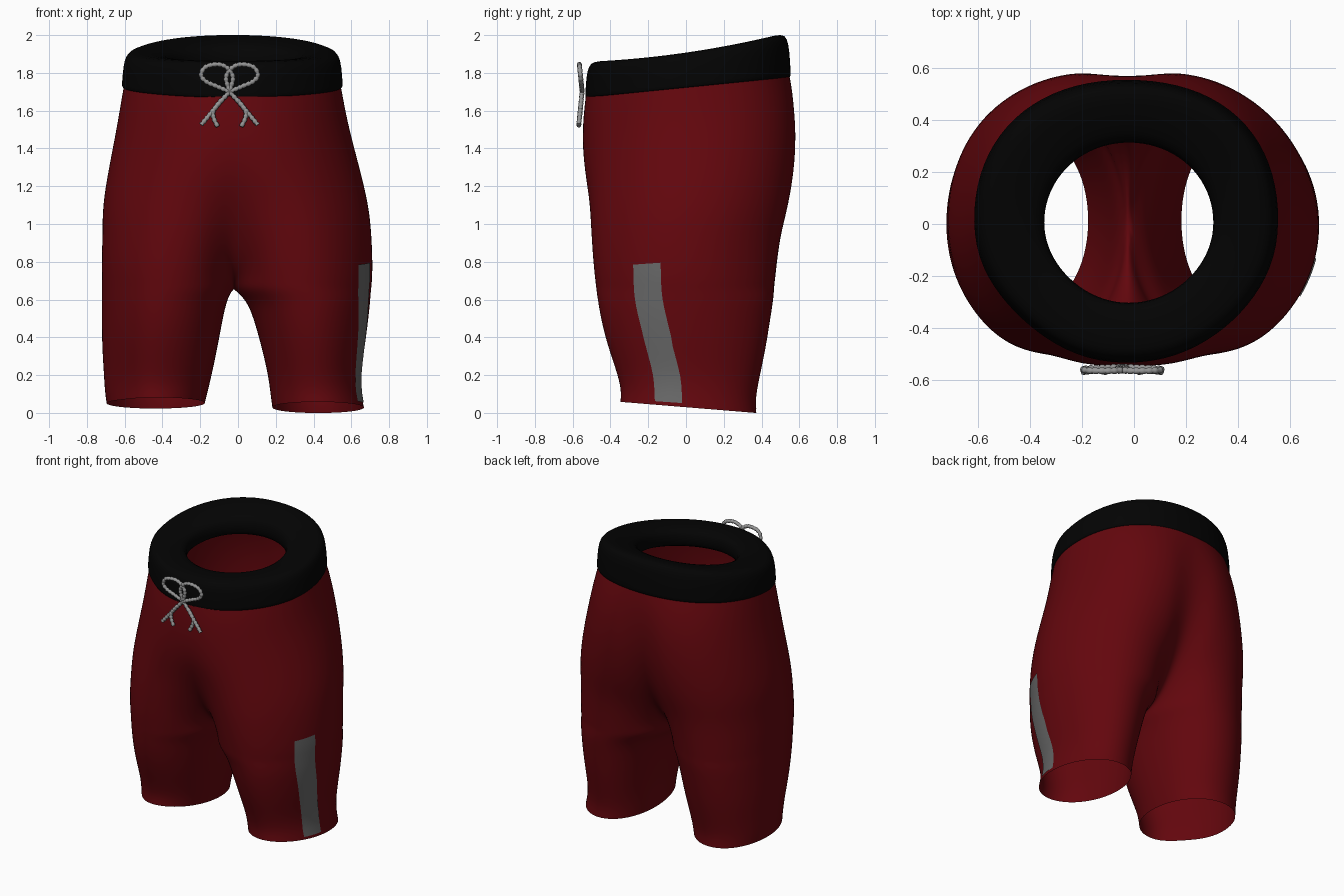
import bpy, bmesh, math
from mathutils import Vector
from mathutils.bvhtree import BVHTree

if "Cube" in bpy.data.objects:
    bpy.data.objects.remove(bpy.data.objects["Cube"])

X0 = -0.025  # trunk centre line


def material(name, col):
    m = bpy.data.materials.new(name)
    m.diffuse_color = (*col, 1)
    m.use_nodes = True
    m.node_tree.nodes["Principled BSDF"].inputs["Base Color"].default_value = m.diffuse_color
    return m


def finish(bm, name, mat, subdiv=0):
    bmesh.ops.recalc_face_normals(bm, faces=bm.faces)
    for f in bm.faces:
        f.smooth = True
    me = bpy.data.meshes.new(name)
    bm.to_mesh(me)
    bm.free()
    ob = bpy.data.objects.new(name, me)
    bpy.context.collection.objects.link(ob)
    me.materials.append(mat)
    if subdiv:
        s = ob.modifiers.new("smooth", 'SUBSURF')
        s.levels = s.render_levels = subdiv
    return ob


def skin(bm, rows, closed=False):
    rows = [[bm.verts.new(p) for p in r] for r in rows]
    for a, b in zip(rows, rows[1:]):
        n = len(a)
        for i in range(n if closed else n - 1):
            j = (i + 1) % n
            bm.faces.new((a[i], a[j], b[j], b[i]))


def power(v, e):
    return math.copysign(abs(v) ** e, v)


def catmull(pts, step):
    """Evenly dense points along a smooth path."""
    p = [Vector(q) for q in pts]
    p = [2 * p[0] - p[1]] + p + [2 * p[-1] - p[-2]]
    out = []
    for a, b, c, d in zip(p, p[1:], p[2:], p[3:]):
        n = max(2, round((c - b).length / step))
        for i in range(n):
            t = i / n
            out.append(0.5 * (2 * b + (c - a) * t + (2 * a - 5 * b + 4 * c - d) * t * t
                              + (3 * b - a - 3 * c + d) * t ** 3))
    return out + [p[-2]]


red = material("red_cloth", (0.125, 0.002, 0.004))
black = material("black_cloth", (0.001, 0.001, 0.001))
grey = material("grey_cloth", (0.14, 0.14, 0.14))
cord_grey = material("cord_grey", (0.3, 0.3, 0.3))

# How far each corner is rounded inward at waist, thigh and hem: (side, front?)
CORNER = {(-1, True): (.05, .03, .11), (-1, False): (-.01, .0, .0),
          (1, True): (.03, .04, .02), (1, False): (-.02, .04, .0)}


def corner(side, front, z):
    top, mid, hem = CORNER[side, front]
    if z > .8:
        t = min(1, (z - .8) / .8)
        return mid + (top - mid) * t
    return mid + (hem - mid) * min(1, (.8 - z) / .7)


# Shorts: z, left reach, left split, right reach, right split, front y, back y
# split 0 = full trunk half, 1 = legs touch at the crotch, above 1 = separate leg
ROWS = [
    (1.76, .575, 0, .565, 0, -.525, .54),
    (1.65, .595, .12, .585, .12, -.53, .565),
    (1.5, .62, .24, .615, .24, -.527, .585),
    (1.3, .66, .36, .67, .36, -.522, .58),
    (1.1, .695, .55, .72, .55, -.51, .545),
    (.95, .695, .73, .735, .73, -.505, .505),
    (.8, .70, .88, .742, .88, -.495, .485),
    (.7, .70, .97, .74, .97, -.485, .475),
    (.655, .70, 1, .735, 1, -.48, .47),
    (.595, .70, 1.09, .73, 1.20, -.47, .465),
    (.5, .70, 1.16, .72, 1.34, -.455, .45),
    (.35, .70, 1.25, .70, 1.53, -.42, .425),
    (.2, .69, 1.37, .675, 1.74, -.37, .39),
    (.1, .685, 1.47, .68, 1.80, -.345, .37),
    (.03, .675, 1.56, .695, 1.83, -.35, .375),
]
K, E = 22, 0.97
bm = bmesh.new()
for side in (-1, 1):
    grid = []
    for z, lo, lk, ro, rk, yf, yb in ROWS:
        out, k = (lo, lk) if side < 0 else (ro, rk)
        rx = out / (1 + k)
        cy, ry = (yf + yb) / 2, (yb - yf) / 2 * 1.005
        A = math.pi - math.acos(min(1, k) ** (1 / E))
        tilt = .1 * max(0, (z - 1.1) / .63) - .08 * max(0, (.5 - z) / .46)
        lift = .025 * max(0, (.5 - z) / .5) if side < 0 else 0
        row = []
        for i in range(K + 1):
            a = A * (2 * i / K - 1)
            s = 1
            if abs(a) < math.pi / 2:
                s -= corner(side, a < 0, z) * math.sin(2 * a) ** 2
            x = k * rx + s * rx * power(math.cos(a), E)
            y = cy + s * ry * power(math.sin(a), E)
            if a < 0:  # front centre fullness
                y -= .065 * math.exp(-(x / .15) ** 2 - ((z - 1.35) / .22) ** 2)
            row.append((X0 + side * x, y, z + lift + tilt * y))
        grid.append(row)
    skin(bm, grid)
bmesh.ops.remove_doubles(bm, verts=bm.verts, dist=.002)
# soften the centre seam
for _ in range(2):
    bmesh.ops.smooth_vert(bm, verts=[v for v in bm.verts if abs(v.co.x - X0) < .14 and .68 < v.co.z < 1.6],
                          factor=.5, use_axis_x=True, use_axis_y=True, use_axis_z=True)
shorts = finish(bm, "shorts", red, 2)

# Waistband: closed tilted ring. Profile: t (0 outer, 1 inner edge), height, tilt
PROFILE = [(0, 1.718, .1), (-.03, 1.725, .1), (-.02, 1.76, .105), (0, 1.83, .12), (.05, 1.885, .14),
           (.17, 1.908, .145), (.5, 1.908, .145), (.88, 1.895, .14), (1, 1.865, .14), (1, 1.79, .13),
           (.9, 1.77, .12), (.4, 1.735, .1), (0, 1.718, .1)]
bm = bmesh.new()
rings = []
for t, h, tilt in PROFILE:
    ring = []
    for i in range(40):
        a = math.tau * i / 40
        e = .94 + .06 * max(0, t)
        ca, sa = math.cos(a), math.sin(a)
        s = 1 - corner(1 if ca > 0 else -1, sa < 0, 1.7) * math.sin(2 * a) ** 2 * (1 - .7 * t)
        x = -.03 + .01 * t + s * (.580 - .255 * t) * power(ca, e)
        y = .01 - .005 * t + s * (.54 - .232 * t) * power(sa, e)
        ring.append((x, y, h + tilt * y + 2.2 * (tilt - .1) * y * y))
    rings.append(ring)
skin(bm, rings, closed=True)
bmesh.ops.remove_doubles(bm, verts=bm.verts, dist=.0005)
finish(bm, "waistband", black, 1)

# Side stripe laid onto the outer surface of one leg
bpy.context.view_layer.update()
tree = BVHTree.FromObject(shorts, bpy.context.evaluated_depsgraph_get())
edge = catmull([(0, -.28, .785), (0, -.27, .6), (0, -.225, .4), (0, -.175, .2), (0, -.165, .062)], .04)
strip = []
for p in edge:
    row = []
    for i in range(7):
        w = i / 6
        y, z = p.y + .145 * w, p.z + .01 * w * (1 if p.z > .4 else -1)
        hit = tree.ray_cast(Vector((2, y, z)), Vector((-1, 0, 0)))[0]
        row.append(((hit.x if hit else .66) + .005, y, z))
    strip.append(row)
bm = bmesh.new()
skin(bm, strip)
finish(bm, "side_stripe", grey)

# Drawstring bow: beaded cords, mirrored about the knot
LOOP = [(0, 1.70), (-.07, 1.73), (-.125, 1.755), (-.15, 1.79), (-.125, 1.832), (-.06, 1.845),
        (-.01, 1.825), (.018, 1.775), (0, 1.70)]
TAIL = [(0, 1.70), (-.05, 1.645), (-.10, 1.585), (-.15, 1.525)]
FORK = [(-.04, 1.66), (-.085, 1.60), (-.083, 1.56), (-.062, 1.515)]


def cord(name, pts, side):
    path = catmull([(-.045 + side * x, -.55 - .1 * abs(z - 1.70), z) for x, z in pts], .006)
    cu = bpy.data.curves.new(name, 'CURVE')
    cu.dimensions = '3D'
    cu.bevel_depth = .013
    cu.bevel_resolution = 2
    cu.use_fill_caps = True
    sp = cu.splines.new('POLY')
    sp.points.add(len(path) - 1)
    for i, p in enumerate(path):
        sp.points[i].co = (*p, 1)
        sp.points[i].radius = .7 if i % 4 == 0 else 1
    cu.materials.append(cord_grey)
    bpy.context.collection.objects.link(bpy.data.objects.new(name, cu))


for side, label in ((1, "left"), (-1, "right")):
    cord("bow_loop_" + label, LOOP, side)
    cord("bow_tail_" + label, TAIL, side)
    cord("bow_fork_" + label, FORK, side)
